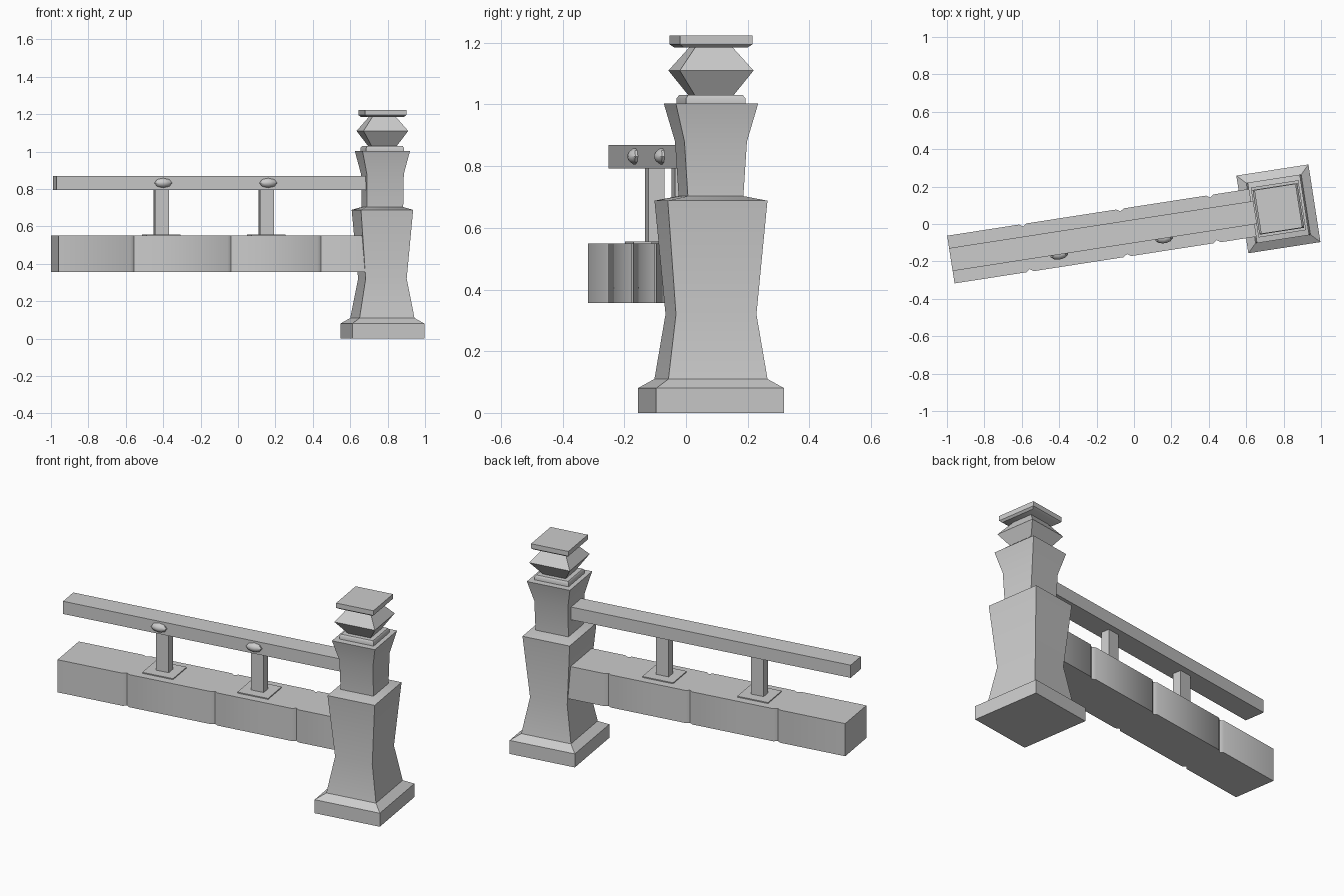
import bpy, bmesh
from math import radians, cos, sin, pi
from mathutils import Matrix

if "Cube" in bpy.data.objects:
    bpy.data.objects.remove(bpy.data.objects["Cube"])

# Fence runs along local -x from the post, which is the local origin
PLACE = Matrix.Translation((0.772, 0.081, 0)) @ Matrix.Rotation(radians(8.8), 4, 'Z')


def finish(name, bm):
    bmesh.ops.recalc_face_normals(bm, faces=bm.faces)
    bm.transform(PLACE)
    me = bpy.data.meshes.new(name)
    bm.to_mesh(me)
    bm.free()
    ob = bpy.data.objects.new(name, me)
    bpy.context.collection.objects.link(ob)
    bpy.ops.object.select_all(action='DESELECT')
    ob.select_set(True)
    bpy.context.view_layer.objects.active = ob
    bpy.ops.object.shade_smooth_by_angle(angle=radians(40))
    return ob


def skin(name, rings):
    """Skin a list of closed rings and cap both ends."""
    bm = bmesh.new()
    loops = [[bm.verts.new(p) for p in ring] for ring in rings]
    n = len(loops[0])
    for a, b in zip(loops, loops[1:]):
        for i in range(n):
            j = (i + 1) % n
            bm.faces.new((a[i], a[j], b[j], b[i]))
    bm.faces.new(loops[0])
    bm.faces.new(loops[-1])
    return finish(name, bm)


def square_loft(name, levels):
    """Rectangular sections given as (z, width, depth)."""
    return skin(name, [[(sx * w / 2, sy * d / 2, z) for sx, sy in
                        ((-1, -1), (1, -1), (1, 1), (-1, 1))] for z, w, d in levels])


def box(name, x0, x1, half_depth, z0, z1):
    skin(name, [[(x0, -half_depth, z), (x1, -half_depth, z),
                 (x1, half_depth, z), (x0, half_depth, z)] for z in (z0, z1)])


# Post: foot, waisted shaft, shoulder and flared neck
square_loft("post", [
    (0, .39, .42), (.08, .39, .42), (.11, .297, .325), (.32, .222, .264),
    (.688, .282, .327), (.703, .197, .182), (.88, .20, .205), (1.003, .257, .27)])

# Finial: collar, diamond and cap
square_loft("finial_collar", [(1.0, .205, .195), (1.02, .205, .195), (1.03, .19, .18)])
square_loft("finial_diamond", [(1.025, .13, .12), (1.11, .242, .242), (1.19, .12, .115)])
square_loft("finial_cap", [(1.185, .2, .21), (1.195, .223, .237), (1.223, .223, .237)])

# Lower beam: plan outline with V grooves in both sides at the block joints
X0, X1, HALF = -1.772, -0.06, 0.129
front = [(X0, -HALF)]
for j in (-1.363, -0.837, -0.351):
    front += [(j - .02, -HALF), (j, -HALF + .014), (j + .02, -HALF)]
front.append((X1, -HALF))
outline = front + [(x, -y) for x, y in reversed(front)]
skin("lower_beam", [[(x, y, z) for x, y in outline] for z in (.357, .55)])

# Handrail
box("handrail", X0, -0.07, .062, .793, .868)

# Balusters with foot plates and studs on the rail front
for k, x in enumerate((-1.196, -0.628), 1):
    box(f"baluster_{k}", x - .038, x + .038, .026, .54, .80)
    box(f"foot_plate_{k}", x - .092, x + .092, .083, .545, .556)
    skin(f"stud_{k}", [[(x + rx * cos(i * pi / 4), y, .832 + rz * sin(i * pi / 4))
                        for i in range(8)]
                       for y, rx, rz in ((-.055, .047, .026), (-.07, .047, .026),
                                         (-.083, .03, .016), (-.088, .01, .006))])
